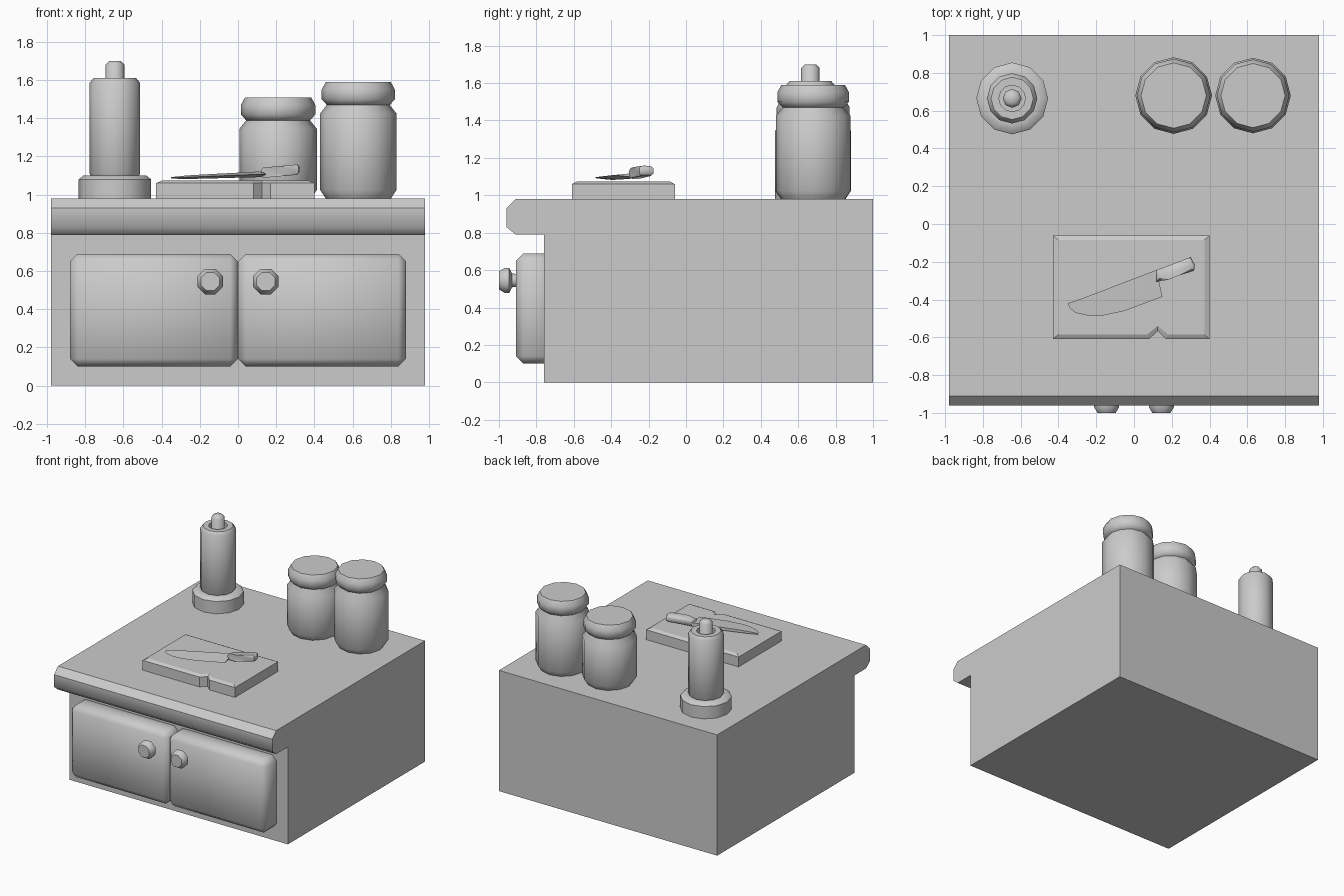
import bpy, bmesh
from math import radians, cos, sin, tau
from mathutils import Matrix

if "Cube" in bpy.data.objects:
    bpy.data.objects.remove(bpy.data.objects["Cube"])


def finish(name, bm, angle=50):
    bmesh.ops.recalc_face_normals(bm, faces=bm.faces[:])
    me = bpy.data.meshes.new(name)
    bm.to_mesh(me)
    bm.free()
    if angle:
        me.shade_smooth()
        me.set_sharp_from_angle(angle=radians(angle))
    ob = bpy.data.objects.new(name, me)
    bpy.context.collection.objects.link(ob)
    return ob


def lathe(name, profile, loc, sides=12, rot=None, angle=50):
    """Revolve (radius, height) points around z and cap both ends."""
    bm = bmesh.new()
    rings = [[bm.verts.new((r * cos(tau * i / sides), r * sin(tau * i / sides), z))
              for i in range(sides)] for r, z in profile]
    for a, b in zip(rings, rings[1:]):
        for i in range(sides):
            j = (i + 1) % sides
            bm.faces.new((a[i], a[j], b[j], b[i]))
    bm.faces.new(rings[0][::-1])
    bm.faces.new(rings[-1])
    bm.transform(Matrix.Translation(loc) @ (rot or Matrix()))
    return finish(name, bm, angle)


def loft(bm, loops):
    """Join matching closed loops of 3D points and cap the ends."""
    rows = [[bm.verts.new(p) for p in loop] for loop in loops]
    for a, b in zip(rows, rows[1:]):
        for i in range(len(a)):
            j = (i + 1) % len(a)
            bm.faces.new((a[i], a[j], b[j], b[i]))
    bm.faces.new(rows[0][::-1])
    bm.faces.new(rows[-1])


# Cabinet with rounded counter lip: side profile extruded along x
side = [(-.76, 0), (1, 0), (1, .98), (-.91, .98), (-.96, .93),
        (-.96, .83), (-.91, .79), (-.76, .79)]
bm = bmesh.new()
loft(bm, [[(x, y, z) for y, z in side] for x in (-.98, .98)])
counter = finish("counter", bm, 0)
for f in counter.data.polygons:
    f.use_smooth = f.center.y < -.9 and f.normal.y < -.5 and f.normal.z < .1

# Doors and knobs, mirrored left and right
knob = [(.035, -.02), (.04, .02), (.072, .035), (.072, .06), (.052, .09)]
for s, label in ((-1, "left"), (1, "right")):
    bm = bmesh.new()
    bmesh.ops.create_cube(bm, size=1, matrix=Matrix.Translation((s * .44, -.805, .395))
                          @ Matrix.Diagonal((.88, .21, .59, 1)))
    bmesh.ops.bevel(bm, geom=bm.edges[:], offset=.04, segments=1, affect='EDGES')
    finish(label + "_door", bm)
    lathe(label + "_knob", knob, (s * .145, -.91, .545), 8,
          Matrix.Rotation(radians(90), 4, 'X') @ Matrix.Rotation(tau / 16, 4, 'Z'))

# Jars with lids
for label, x, r, h in (("short", .21, .203, .53), ("tall", .63, .2, .61)):
    body = [(r - .03, 0), (r, .045), (r, h - .165), (r - .04, h - .115), (r - .04, h - .1)]
    lid = [(r - .04, h - .125), (r - .008, h - .09), (r - .008, h - .04), (r - .03, h)]
    lathe(label + "_jar", body, (x, .68, .98))
    lathe(label + "_jar_lid", lid, (x, .68, .98))

# Paper roll on a stand
at = (-.645, .665, .98)
lathe("roll_stand", [(.19, 0), (.19, .1), (.165, .12), (.13, .12)], at)
lathe("paper_roll", [(.12, .11), (.133, .13), (.133, .605), (.112, .63), (.07, .63), (.07, .56)], at)
lathe("roll_post", [(.05, .1), (.05, .7), (.03, .72)], at, 8)

# Cutting board with a notch and chamfered top rim
outer = [(-.43, -.61), (.08, -.61), (.125, -.567), (.17, -.61), (.4, -.61), (.4, -.06), (-.43, -.06)]
inner = [(-.4, -.585), (.07, -.585), (.125, -.54), (.18, -.585), (.372, -.585), (.372, -.085), (-.4, -.085)]
bm = bmesh.new()
loft(bm, [[(x, y, z) for x, y in o] for o, z in ((outer, .98), (outer, 1.06), (inner, 1.073))])
finish("cutting_board", bm, 0)


# Knife: wedge blade lofted along its length, then a bevelled handle
def tilt(x):
    return 1.107 + .04 * (x - .12)


spine = [(-.35, -.42), (-.27, -.392), (-.18, -.358), (-.1, -.327), (0, -.289), (.12, -.243)]
edge = [(-.34, -.445), (-.31, -.47), (-.24, -.486), (-.17, -.486), (-.05, -.46), (.15, -.385)]
half = [.004, .009, .011, .012, .013, .015]
bm = bmesh.new()
loft(bm, [[(a[0], a[1], tilt(a[0]) + h), (a[0], a[1], tilt(a[0]) - h), (b[0], b[1], tilt(b[0]))]
          for a, b, h in zip(spine, edge, half)])
finish("knife_blade", bm, 40)

grip = [(.12, -.243), (.3, -.175), (.322, -.215), (.318, -.248), (.24, -.272), (.18, -.283), (.12, -.306)]
bm = bmesh.new()
loft(bm, [[(x, y, tilt(x) + .05 * (x - .12) + d) for x, y in grip] for d in (-.02, .034)])
bmesh.ops.bevel(bm, geom=[e for e in bm.edges if abs(e.verts[0].co.z - e.verts[1].co.z) < .03],
                offset=.012, segments=1, affect='EDGES')
finish("knife_handle", bm)
